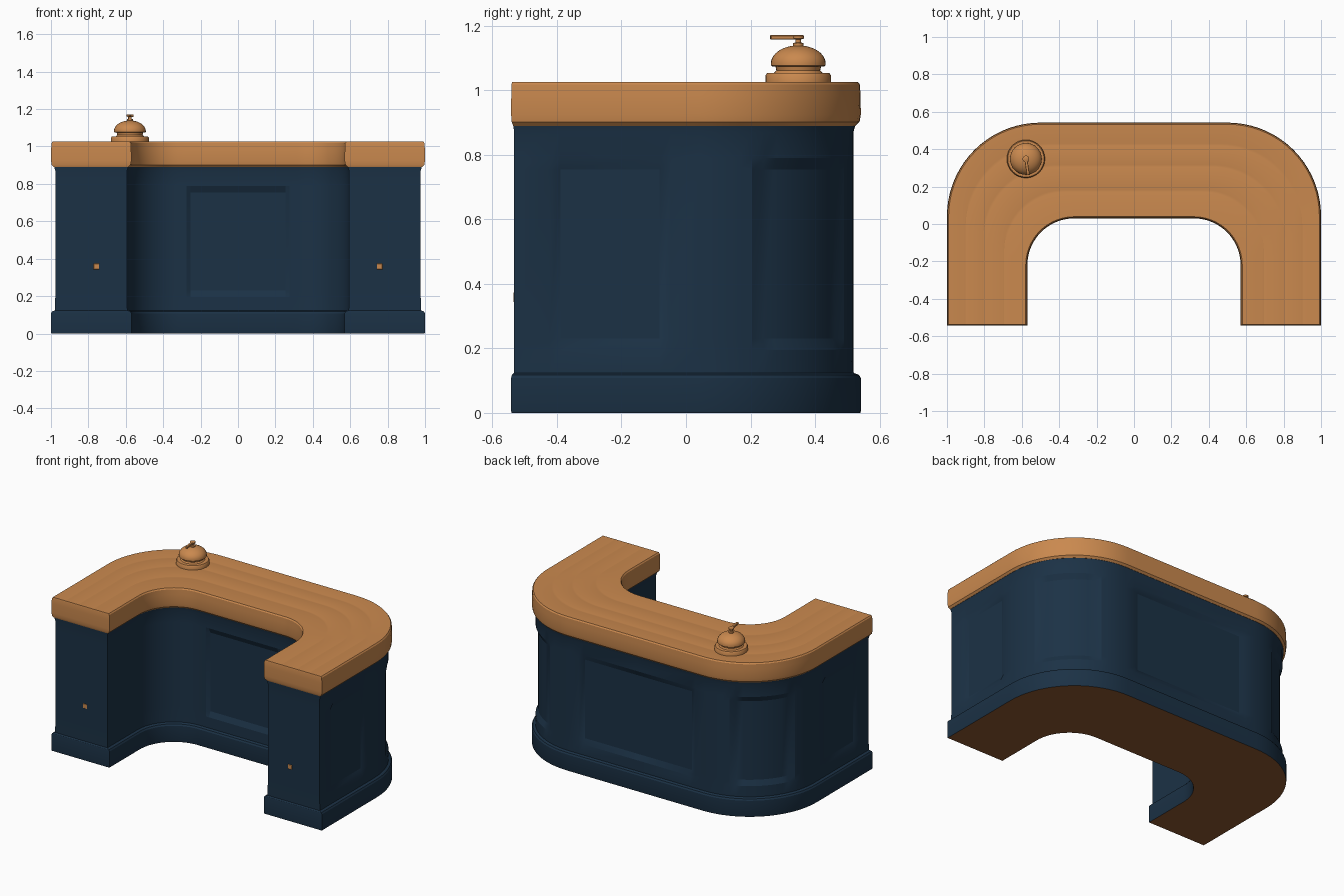
import bpy, bmesh, math
from mathutils import Vector

cube = bpy.data.objects.get("Cube")
if cube:
    bpy.data.objects.remove(cube, do_unlink=True)


def material(name, rgb):
    m = bpy.data.materials.new(name)
    m.use_nodes = True
    m.diffuse_color = (*rgb, 1)
    m.node_tree.nodes["Principled BSDF"].inputs["Base Color"].default_value = (*rgb, 1)
    return m


WOOD = material("warm wood", (0.59, 0.25, 0.077))
BLUE = material("navy paint", (0.011, 0.031, 0.060))
DARK = material("dark raw wood", (0.27, 0.095, 0.03))


def finish(name, bm, mats, angle=20):
    bmesh.ops.recalc_face_normals(bm, faces=bm.faces)
    mesh = bpy.data.meshes.new(name)
    bm.to_mesh(mesh)
    bm.free()
    for m in mats:
        mesh.materials.append(m)
    obj = bpy.data.objects.new(name, mesh)
    bpy.context.collection.objects.link(obj)
    bpy.ops.object.select_all(action='DESELECT')
    obj.select_set(True)
    bpy.context.view_layer.objects.active = obj
    bpy.ops.object.shade_smooth_by_angle(angle=math.radians(angle))
    return obj


# Panel spans along half the U: leg is 0-1, corner 1-2, half of the back 2-3
PANELS = [(0.19, 0.25, 0.785, 0.845),
          (1 + 4 / 18, 1 + 5 / 18, 1 + 13 / 18, 1 + 14 / 18),
          (2.14, 2.21, 4, 5)]
PANEL_Z = (0.195, 0.23, 0.755, 0.79)
DEPTH = 0.016

HALF = sorted({0, 3, *PANELS[0], 2.14, 2.21, *(1 + i / 18 for i in range(19))})
STATIONS = [(s, 1) for s in HALF] + [(s, -1) for s in reversed(HALF[:-1])]


def ramp(v, span):
    a, b, c, d = span
    return max(0, min(1, (v - a) / (b - a), (d - v) / (d - c)))


def recess(s, z, spans):
    return DEPTH * min(max(ramp(s, p) for p in spans), ramp(z, PANEL_Z))


def wall(s, side, outer, inset, sunk=0):
    """Point on the outer or inner edge of the U, moved into the counter."""
    if outer:
        cx, cy, r = 0.5, 0.042, 0.5 - inset - sunk
    else:
        cx, cy, r = 0.32, -0.22, 0.25 + inset + sunk
    start = -0.542 + 0.4 * inset
    if s < 1:
        x, y = cx + r, start + (cy - start) * s
    elif s <= 2:
        a = (s - 1) * math.pi / 2
        x, y = cx + r * math.cos(a), cy + r * math.sin(a)
    else:
        x, y = cx * (3 - s), cy + r
    return Vector((x * side, y, 0))


def sweep(name, layers, mats, grooves=(), panels=False):
    """Sweep a layered cross-section along the U and cap both ends."""
    bm = bmesh.new()
    rings = []
    for s, side in STATIONS:
        def edge(outer, z, inset):
            # The inner wall has a panel only on the back
            spans = PANELS if outer else PANELS[2:]
            sunk = recess(s, z, spans) if panels else 0
            return wall(s, side, outer, inset, sunk) + Vector((0, 0, z))
        left = [edge(True, *l) for l in layers]
        right = [edge(False, *l) for l in layers]
        top = []
        for t in grooves:
            for dt, dip in ((-0.012, 0), (0, 0.001), (0.012, 0)):
                top.append(left[-1].lerp(right[-1], t + dt) - Vector((0, 0, dip)))
        rings.append([bm.verts.new(p) for p in left + top + right[::-1]])
    n = len(rings[0])
    for a, b in zip(rings, rings[1:]):
        for i in range(n):
            j = (i + 1) % n
            f = bm.faces.new((a[i], a[j], b[j], b[i]))
            f.material_index = len(mats) - 1 if j == 0 else 0
    k = len(layers)
    for ring in (rings[0], rings[-1]):
        for i in range(k - 1):
            bm.faces.new((ring[i], ring[i + 1], ring[n - 2 - i], ring[n - 1 - i]))
        if grooves:
            bm.faces.new(ring[k - 1:n - k + 1])
    return finish(name, bm, mats)


# Painted body with plinth and recessed panels; bare wood underneath
sweep("counter_body",
      [(0, 0.002), (0.006, 0), (0.108, 0), (0.118, 0.006), (0.124, 0.022)]
      + [(z, 0.023) for z in PANEL_Z] + [(0.87, 0.023), (0.9, 0.015)],
      [BLUE, DARK], panels=True)

# Thick wooden top with softened edges and faint grain grooves
sweep("countertop",
      [(0.89, 0.016), (0.902, 0.004), (0.925, 0), (0.985, 0.001),
       (1.018, 0.003), (1.026, 0.009)],
      [WOOD], grooves=(0.22, 0.45, 0.72))


def lathe(name, profile, x, y, steps=32):
    bm = bmesh.new()
    rings = []
    for r, z in profile:
        rings.append([bm.verts.new((x + r * math.cos(a), y + r * math.sin(a), z))
                      for a in (i * math.tau / steps for i in range(steps))])
    for a, b in zip(rings, rings[1:]):
        for i in range(steps):
            j = (i + 1) % steps
            bm.faces.new((a[i], a[j], b[j], b[i]))
    bm.faces.new(rings[0])
    bm.faces.new(rings[-1])
    return finish(name, bm, [WOOD], 35)


# Service bell: foot, dome and striker
BX, BY = -0.578, 0.348
lathe("bell_foot", [(0.102, 1.02), (0.102, 1.045), (0.097, 1.053), (0.075, 1.054),
                    (0.068, 1.062), (0.072, 1.08)], BX, BY)
dome = [(0.085 * math.cos(a), 1.083 + 0.056 * math.sin(a))
        for a in (i * math.pi / 20 for i in range(10))]
lathe("bell_dome", [(0.08, 1.074), (0.085, 1.077)] + dome, BX, BY)
lathe("bell_stem", [(0.016, 1.135), (0.016, 1.146), (0.009, 1.148), (0.009, 1.158),
                    (0.018, 1.16), (0.018, 1.169), (0.013, 1.172)], BX, BY, 16)


def box(name, centre, size, turn=0):
    bm = bmesh.new()
    bmesh.ops.create_cube(bm, size=1)
    bmesh.ops.scale(bm, vec=size, verts=bm.verts)
    bmesh.ops.bevel(bm, geom=bm.edges[:], offset=min(size) * 0.15, segments=1,
                    affect='EDGES')
    obj = finish(name, bm, [WOOD])
    obj.location = centre
    obj.rotation_euler.z = turn
    return obj


box("bell_lever", (BX + 0.006, BY - 0.042, 1.164), (0.016, 0.09, 0.014), 0.15)

# Small pegs set nearly flush in the leg ends
for side, label in ((1, "left"), (-1, "right")):
    box(label + "_peg", (side * 0.757, -0.531, 0.358), (0.03, 0.008, 0.03))
